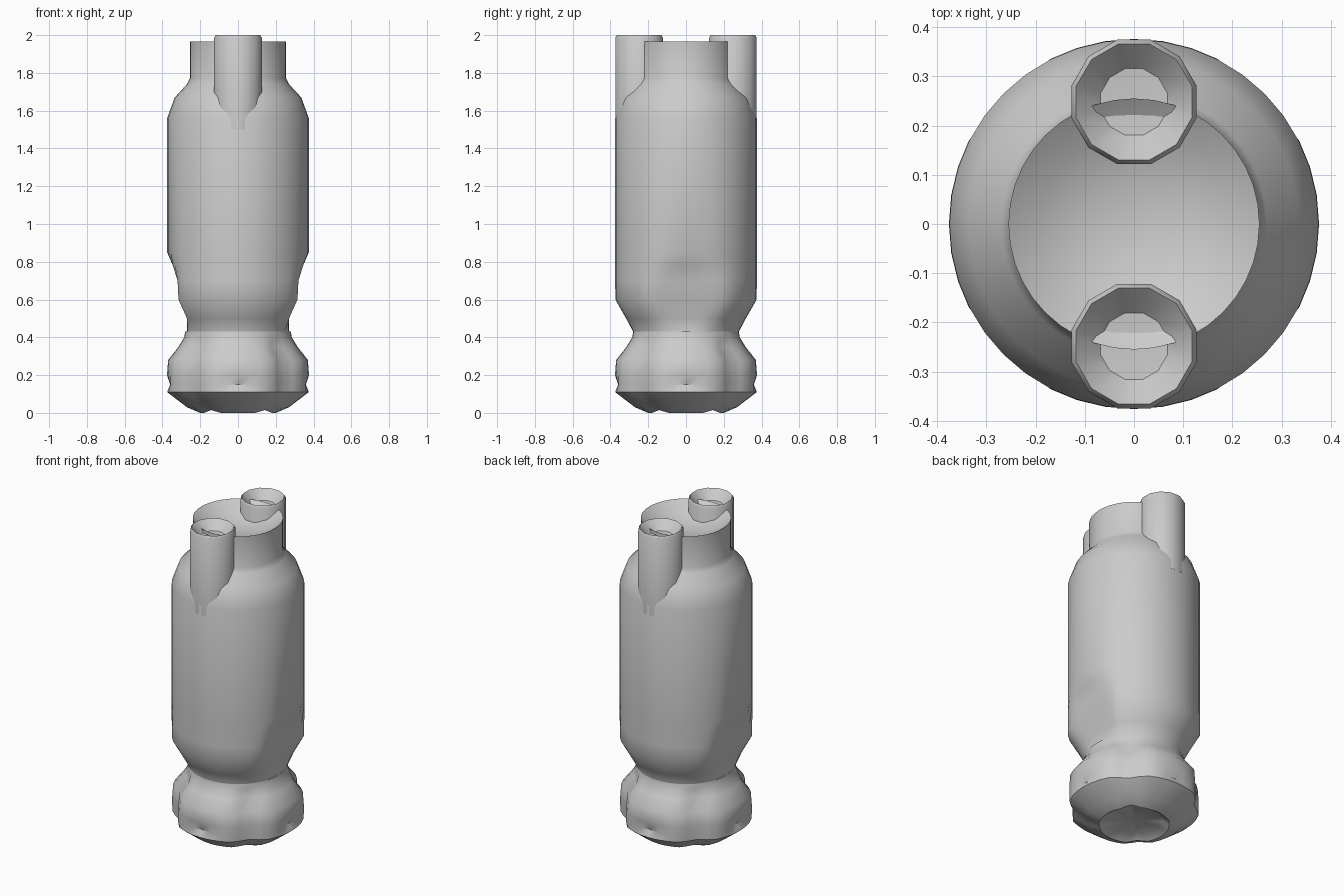
import bpy, bmesh, math

if "Cube" in bpy.data.objects:
    bpy.data.objects.remove(bpy.data.objects["Cube"])


def loft(name, rows, sides, shape=None, offset=0.0, center=(0, 0), angle=40):
    """Stack rings of (radius, z), bottom to top; radius 0 closes the end in a point."""
    bm = bmesh.new()
    rings = []
    for r, z in rows:
        if r == 0:
            rings.append([bm.verts.new((center[0], center[1], z))])
            continue
        ring = []
        for i in range(sides):
            a = 2 * math.pi * i / sides + offset
            x, y, h = shape(a, r, z) if shape else (r * math.cos(a), r * math.sin(a), z)
            ring.append(bm.verts.new((center[0] + x, center[1] + y, h)))
        rings.append(ring)
    for lo, hi in zip(rings, rings[1:]):
        for i in range(sides):
            j = (i + 1) % sides
            if len(lo) == 1:
                bm.faces.new((lo[0], hi[j], hi[i]))
            elif len(hi) == 1:
                bm.faces.new((lo[i], lo[j], hi[0]))
            else:
                bm.faces.new((lo[i], lo[j], hi[j], hi[i]))
    bmesh.ops.recalc_face_normals(bm, faces=bm.faces)
    mesh = bpy.data.meshes.new(name)
    bm.to_mesh(mesh)
    bm.free()
    ob = bpy.data.objects.new(name, mesh)
    bpy.context.collection.objects.link(ob)
    bpy.ops.object.select_all(action='DESELECT')
    bpy.context.view_layer.objects.active = ob
    ob.select_set(True)
    bpy.ops.object.shade_smooth_by_angle(angle=math.radians(angle))
    return ob


# Main barrel: flat recesses pressed into the two x sides near the bottom
RECESS = {0.43: 0.27, 0.5: 0.27, 0.6: 0.315, 0.7: 0.32, 0.78: 0.345}


def barrel_shape(a, r, z):
    lim = RECESS.get(z, 1.0)
    x = max(-lim, min(lim, r * math.cos(a)))
    return x, r * math.sin(a), z


# Barrel with shoulder, narrow collar and dished top
loft("barrel", [(0, 0.38), (0.28, 0.38), (0.28, 0.43), (0.317, 0.5), (0.374, 0.6),
                (0.375, 0.7), (0.375, 0.78), (0.375, 0.85), (0.375, 1.56),
                (0.335, 1.67), (0.27, 1.74), (0.255, 1.77), (0.255, 1.965),
                (0.19, 1.92), (0.1, 1.885), (0, 1.875)], 40, barrel_shape)


# Rounded foot: four lobes split by diagonal creases, small dents on the axes
def foot_shape(a, r, z):
    d = math.degrees(a) % 90
    diag = max(0, 1 - abs(d - 45) / 18)
    axis = max(0, 1 - min(d, 90 - d) / 18)
    if 0.1 < z < 0.4:
        r -= 0.035 * diag
    if z == 0.15:
        r -= 0.025 * axis
    if z < 0.05:
        z += 0.015 * diag
    return r * math.cos(a), r * math.sin(a), z


loft("lobed_foot", [(0, 0.03), (0.16, 0.025), (0.2, 0.0), (0.27, 0.03), (0.375, 0.11),
                    (0.376, 0.15), (0.376, 0.2), (0.37, 0.28), (0.315, 0.35),
                    (0.285, 0.4), (0.28, 0.43), (0, 0.44)], 40, foot_shape)

# Two pegs standing flush with the barrel wall, with hollowed tips
for name, y in (("front_peg", -0.248), ("back_peg", 0.248)):
    loft(name, [(0, 1.5), (0.131, 1.5), (0.131, 1.985), (0.122, 2.0), (0.07, 1.945), (0, 1.94)],
         12, offset=math.radians(15), center=(0, y))
